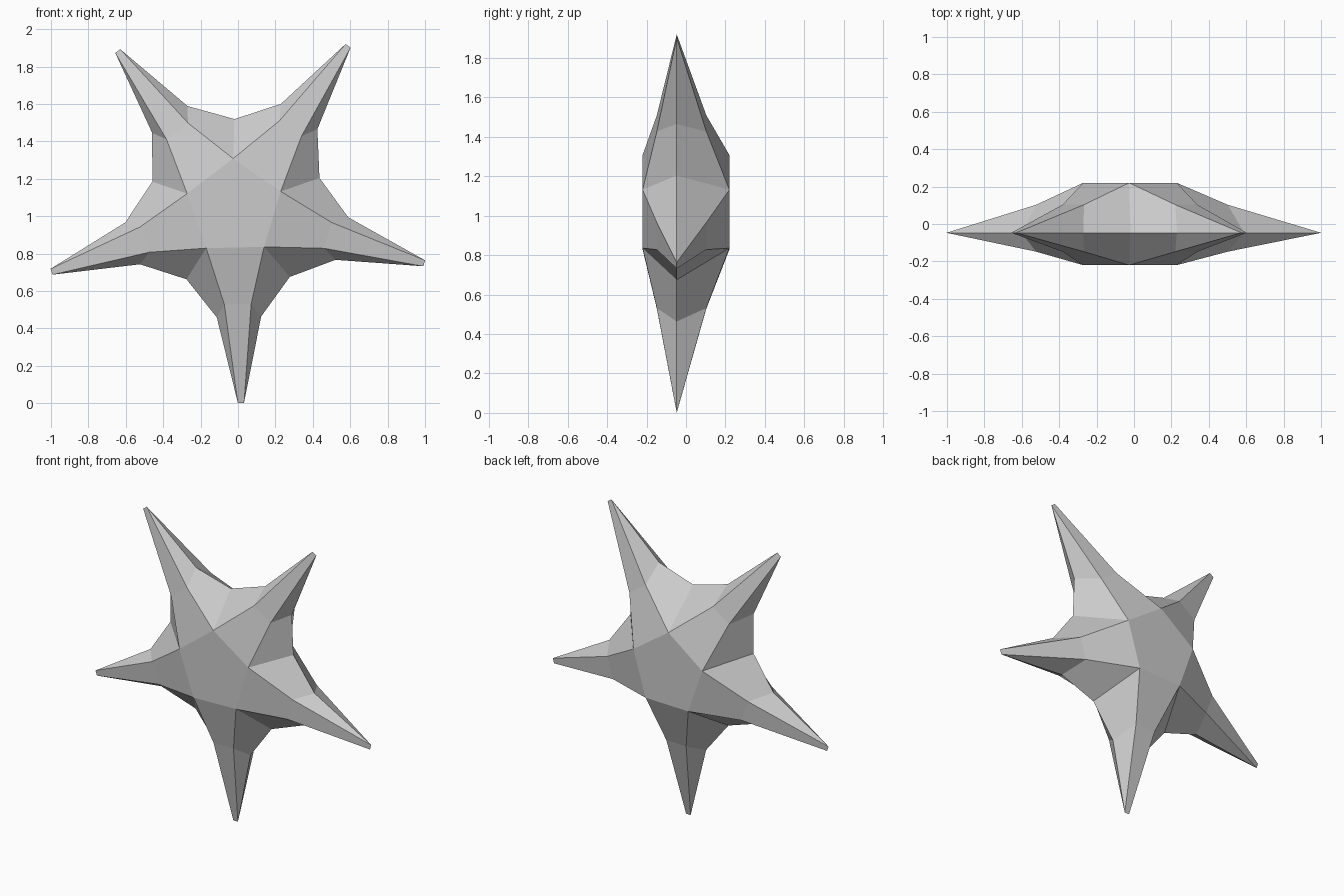
import bpy, bmesh
from math import cos, sin, radians

if "Cube" in bpy.data.objects:
    bpy.data.objects.remove(bpy.data.objects["Cube"])

AXIS = 55.3           # direction of the first arm, degrees
RIM_Y = -0.047        # plane of the outline
RIM_C = (-0.008, 1.049)
FACE_C = (-0.02, 1.045)
MID_C = (-0.013, 1.045)

bm = bmesh.new()

def ring(radius, half_angle, y, centre):
    """Pair of points (right side, left side) of each of the five arms."""
    pairs = []
    for i in range(5):
        pairs.append([bm.verts.new((centre[0] + radius * cos(radians(AXIS + 72 * i + s * half_angle)), y,
                                    centre[1] + radius * sin(radians(AXIS + 72 * i + s * half_angle))))
                      for s in (-1, 1)])
    return pairs

def single_ring(radius, y, centre):
    """One point between each pair of arms."""
    return [bm.verts.new((centre[0] + radius * cos(radians(AXIS + 36 + 72 * i)), y,
                          centre[1] + radius * sin(radians(AXIS + 36 + 72 * i))))
            for i in range(5)]

# outline shared by the front and back
tips = ring(1.048, 0.9, RIM_Y, RIM_C)
shoulders = ring(0.60, 11.4, RIM_Y, RIM_C)
valleys = single_ring(0.47, RIM_Y, RIM_C)

# raised front and back: flat pentagon with five tapering arms
for face_y, mid_y in ((-0.22, -0.148), (0.22, 0.103)):
    pent = single_ring(0.263, face_y, FACE_C)
    mids = ring(0.52, 7.95, mid_y, MID_C)
    bm.faces.new(pent)
    for i in range(5):
        p = (pent[i - 1], pent[i])
        v = (valleys[i - 1], valleys[i])
        m, s, t = mids[i], shoulders[i], tips[i]
        bm.faces.new((p[0], p[1], m[1], m[0]))
        bm.faces.new((m[0], m[1], t[1], t[0]))
        for k in (0, 1):
            bm.faces.new((p[k], v[k], s[k], m[k]))
            bm.faces.new((m[k], s[k], t[k]))

bmesh.ops.recalc_face_normals(bm, faces=bm.faces)
mesh = bpy.data.meshes.new("star")
bm.to_mesh(mesh)
bm.free()
star = bpy.data.objects.new("star", mesh)
bpy.context.collection.objects.link(star)
